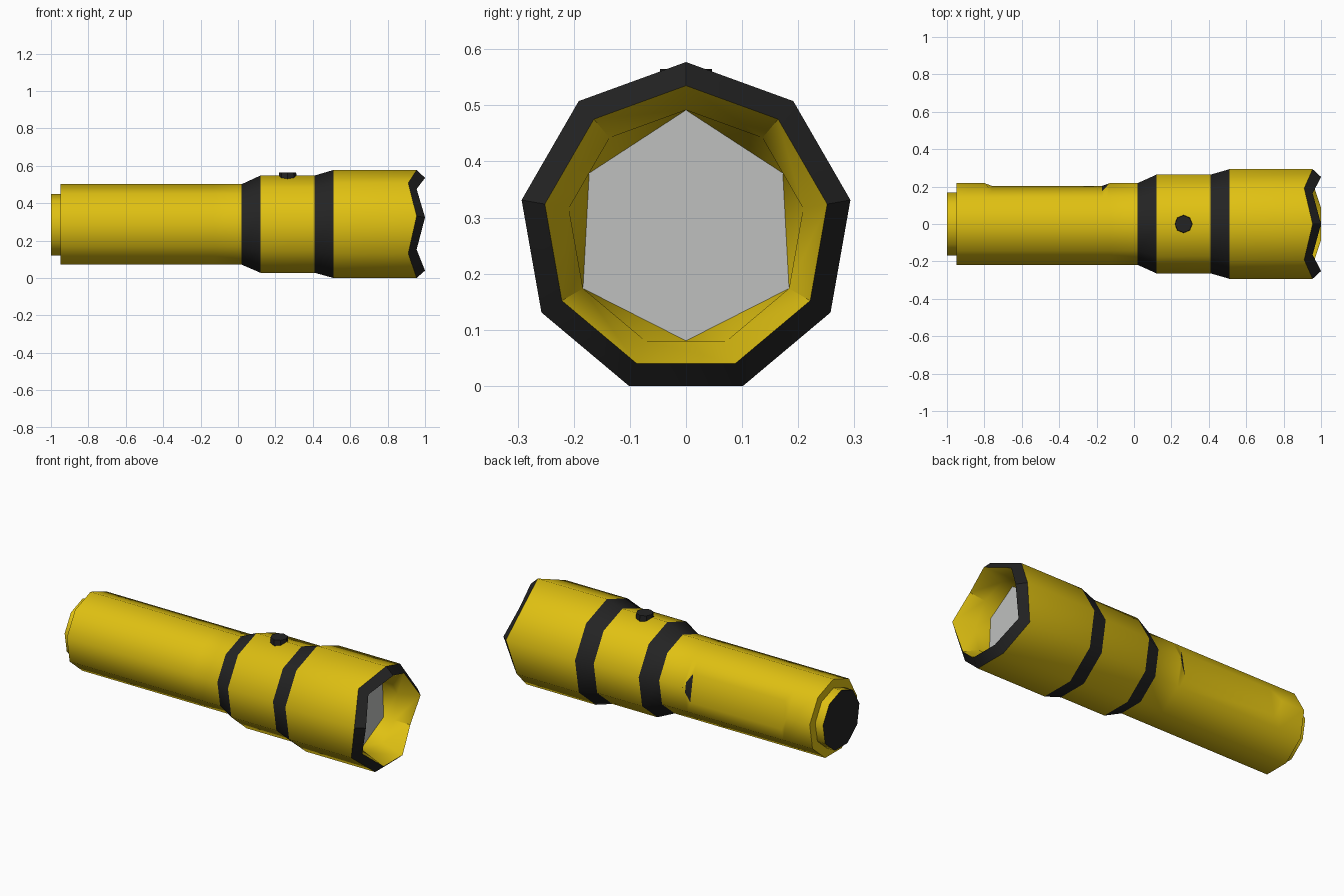
import bpy, bmesh, math
from mathutils import Vector

if "Cube" in bpy.data.objects:
    bpy.data.objects.remove(bpy.data.objects["Cube"])

CZ = 0.2796          # height of the torch axis
A = math.radians(40)  # nine-sided section


def material(name, col):
    m = bpy.data.materials.new(name)
    m.diffuse_color = (*col, 1)
    m.use_nodes = True
    m.node_tree.nodes["Principled BSDF"].inputs["Base Color"].default_value = m.diffuse_color
    return m


YELLOW = material("yellow", (0.74, 0.53, 0.006))
BLACK = material("black", (0.017, 0.017, 0.017))
GREY = material("lens grey", (0.52, 0.53, 0.52))


def point(x, r, i):
    return Vector((x, r * math.sin(A * i), CZ + r * math.cos(A * i)))


def section(x, r, cut=0.0, wave=0.0):
    """Nine-sided ring; 'cut' chamfers the +y ridge, 'wave' pulls back every other corner."""
    pts = []
    for i in range(9):
        xi = x - (wave if min(i, 9 - i) % 2 else 0)
        p = point(xi, r, i)
        if i == 2:
            s = cut / math.cos(math.radians(70))
            for j in (1, 3):
                d = (point(xi, r, j) - p).normalized()
                pts.append(p + d * s)
        else:
            pts.append(p)
    return pts


def finish(bm, name, mats, smooth=True):
    bmesh.ops.remove_doubles(bm, verts=bm.verts, dist=0.0005)
    bmesh.ops.recalc_face_normals(bm, faces=bm.faces)
    me = bpy.data.meshes.new(name)
    bm.to_mesh(me)
    bm.free()
    for m in mats:
        me.materials.append(m)
    ob = bpy.data.objects.new(name, me)
    bpy.context.collection.objects.link(ob)
    if smooth:
        bpy.ops.object.select_all(action='DESELECT')
        ob.select_set(True)
        bpy.context.view_layer.objects.active = ob
        bpy.ops.object.shade_smooth_by_angle(angle=math.radians(41))
    return ob


# Body: x, radius, grip cut, wave, black flag for the band that follows
# (0 yellow, 1 black all round, 2 black only on the cut face)
profile = [
    (-1.00, 0.170, 0, 0, 0),
    (-0.95, 0.170, 0, 0, 0),
    (-0.95, 0.222, 0, 0, 0),
    (-0.80, 0.222, 0, 0, 0),
    (-0.76, 0.222, 0.029, 0, 0),
    (-0.17, 0.222, 0.029, 0, 2),
    (-0.143, 0.222, 0.010, 0, 0),
    (-0.13, 0.222, 0, 0, 0),
    (0.02, 0.222, 0, 0, 1),
    (0.12, 0.268, 0, 0, 0),
    (0.41, 0.268, 0, 0, 1),
    (0.51, 0.2975, 0, 0, 0),
    (0.955, 0.2975, 0, 0.045, 1),
    (1.00, 0.2555, 0, 0.045, 0),
    (0.88, 0.212, 0, 0, 0),
]
bm = bmesh.new()
rings = [[bm.verts.new(p) for p in section(x, r, c, w)] for x, r, c, w, _ in profile]
for k in range(len(rings) - 1):
    a, b, flag = rings[k], rings[k + 1], profile[k][4]
    for i in range(10):
        j = (i + 1) % 10
        f = bm.faces.new((a[i], a[j], b[j], b[i]))
        f.material_index = int(flag == 1 or (flag == 2 and i == 2))
# tail cap
bm.faces.new(rings[0]).material_index = 1
# reflector corners closing down to the six-sided lens
for t in (0, 3, 6):
    v = [bm.verts.new(point(0.88, 0.212, t + n)) for n in range(4)]
    h0, h3 = (bm.verts.new(point(0.81, 0.212, t + n)) for n in (0, 3))
    h1 = bm.verts.new(point(0.81, 0.212 * math.cos(A / 2), t + 1.5))
    for tri in ((v[0], v[1], h0), (v[1], h1, h0), (v[1], v[2], h1),
                (v[2], h3, h1), (v[2], v[3], h3)):
        bm.faces.new(tri)
# lens
lens = [bm.verts.new(point(0.81, 0.212 * (math.cos(A / 2) if n % 2 else 1), n * 1.5))
        for n in range(6)]
bm.faces.new(lens).material_index = 2
finish(bm, "torch_body", (YELLOW, BLACK, GREY))

# Switch button
bm = bmesh.new()
bmesh.ops.create_cone(bm, cap_ends=True, segments=8, radius1=0.049, radius2=0.046, depth=0.05)
for vert in bm.verts:
    vert.co += Vector((0.265, 0, 0.54))
finish(bm, "switch_button", (BLACK,), smooth=False)
